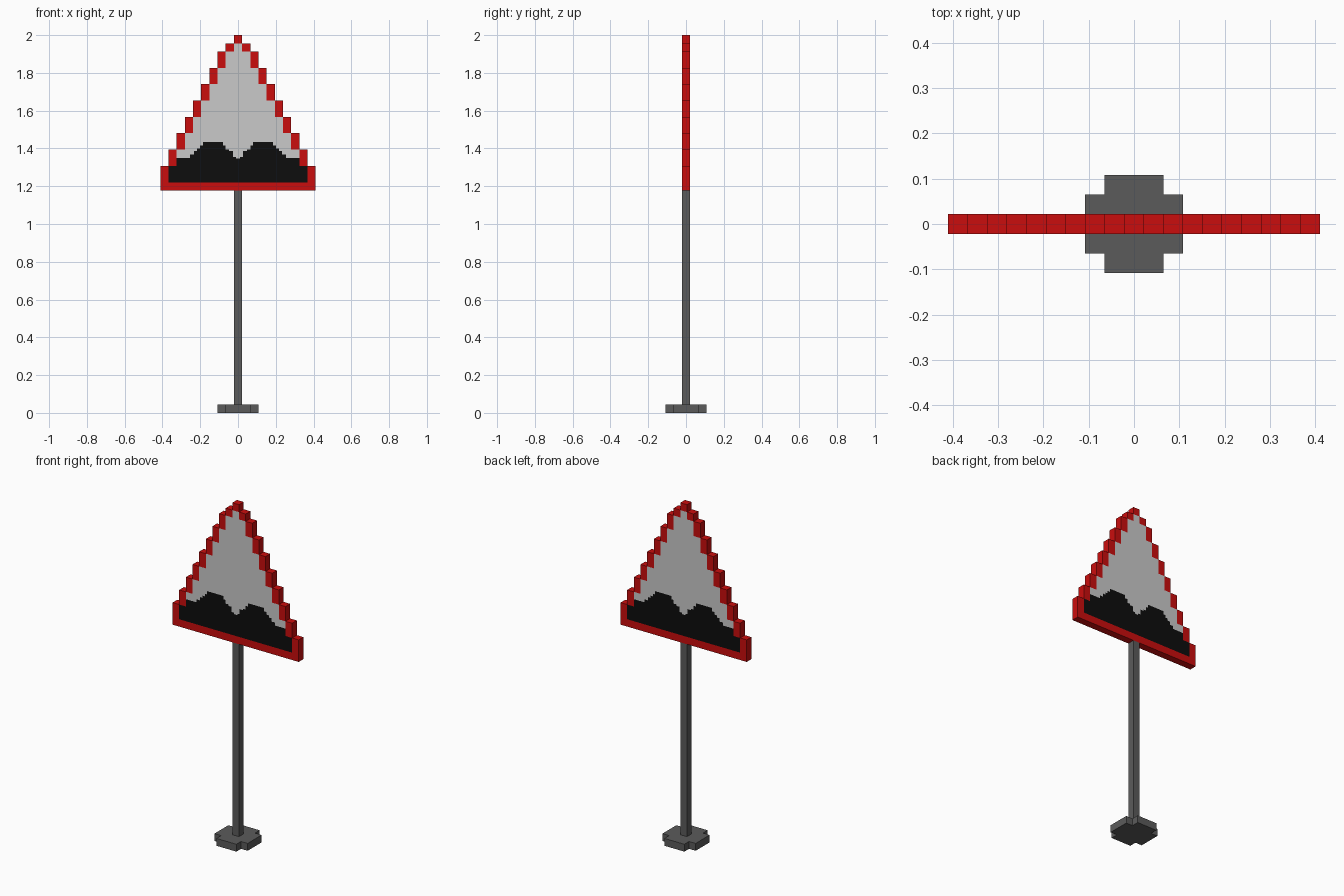
import bpy, bmesh
from mathutils import Vector

if "Cube" in bpy.data.objects:
    bpy.data.objects.remove(bpy.data.objects["Cube"])

V = 2 / 46.2            # size of one voxel
SIGN_Z = 2 - 19 * V     # underside of the sign panel


def material(name, rgb):
    m = bpy.data.materials.new(name)
    m.diffuse_color = (*rgb, 1)
    m.use_nodes = True
    m.node_tree.nodes["Principled BSDF"].inputs["Base Color"].default_value = m.diffuse_color
    return m


RED = material("red border", (0.59, 0.004, 0.004))
WHITE = material("pale grey panel", (0.59, 0.59, 0.59))
BLACK = material("black bumps", (0.004, 0.004, 0.004))
GREY = material("grey metal", (0.105, 0.105, 0.105))


def finish(name, bm, mats):
    mesh = bpy.data.meshes.new(name)
    bm.to_mesh(mesh)
    bm.free()
    for m in mats:
        mesh.materials.append(m)
    obj = bpy.data.objects.new(name, mesh)
    bpy.context.collection.objects.link(obj)
    return obj


def prism(name, outline, z0, z1, mat):
    bm = bmesh.new()
    face = bm.faces.new([bm.verts.new((x * V, y * V, z0)) for x, y in outline])
    top = bmesh.ops.extrude_face_region(bm, geom=[face])["geom"]
    bmesh.ops.translate(bm, vec=(0, 0, z1 - z0),
                        verts=[g for g in top if isinstance(g, bmesh.types.BMVert)])
    bmesh.ops.recalc_face_normals(bm, faces=bm.faces)
    return finish(name, bm, [mat])


# Stepped base and square pole
quarter = [(2.5, 1.5), (1.5, 1.5), (1.5, 2.5)]
cross = (quarter + [(-x, y) for x, y in reversed(quarter)]
         + [(-x, -y) for x, y in quarter] + [(x, -y) for x, y in reversed(quarter)])
prism("base", cross, 0, V, GREY)
prism("pole", [(.5, .5), (-.5, .5), (-.5, -.5), (.5, -.5)], V, SIGN_Z, GREY)

# Sign: left half in voxel units, mirrored; the picture shows on front and back
HEIGHTS = [3, 5, 7, 9, 11, 13, 15, 17, 18, 19]
# (start x, top of black bump) steps
BUMPS = [(0, 4), (3.6, 4.4), (4.1, 4.85), (4.5, 5.15), (4.85, 5.5), (5.2, 5.95),
         (7.65, 5.5), (8, 5), (8.4, 4.8), (8.9, 4.1), (9.25, 3.9)]

bm = bmesh.new()


def quad(points, normal, mat_index):
    pts = [Vector((x * V, y * V, SIGN_Z + z * V)) for x, y, z in points]
    if (pts[1] - pts[0]).cross(pts[2] - pts[0]).dot(Vector(normal)) < 0:
        pts.reverse()
    bm.faces.new([bm.verts.new(p) for p in pts]).material_index = mat_index


cuts = sorted(set(range(10)) | {x for x, _ in BUMPS} | {9.5})
for s in (-1, 1):
    # Front and back picture, strip by strip
    for a, b in zip(cuts, cuts[1:]):
        col = int(a)
        inner = HEIGHTS[col - 1] if col else 1
        bump = min(inner, [h for x, h in BUMPS if x <= a][-1])
        xa, xb = s * (9.5 - a), s * (9.5 - b)
        for z0, z1, mi in ((0, 1, 0), (1, bump, 2), (bump, inner, 1),
                           (inner, HEIGHTS[col], 0)):
            if z1 > z0:
                for y in (-.5, .5):
                    quad([(xa, y, z0), (xb, y, z0), (xb, y, z1), (xa, y, z1)],
                         (0, y, 0), mi)
    # Stepped outer rim
    for col, h in enumerate(HEIGHTS):
        xa, xb = s * (9.5 - col), s * (9.5 - min(col + 1, 9.5))
        low = HEIGHTS[col - 1] if col else 0
        quad([(xa, -.5, low), (xa, .5, low), (xa, .5, h), (xa, -.5, h)], (s, 0, 0), 0)
        for z, n in ((h, 1), (0, -1)):
            quad([(xa, -.5, z), (xb, -.5, z), (xb, .5, z), (xa, .5, z)], (0, 0, n), 0)

bmesh.ops.remove_doubles(bm, verts=bm.verts, dist=1e-5)
finish("sign_panel", bm, [RED, WHITE, BLACK])
